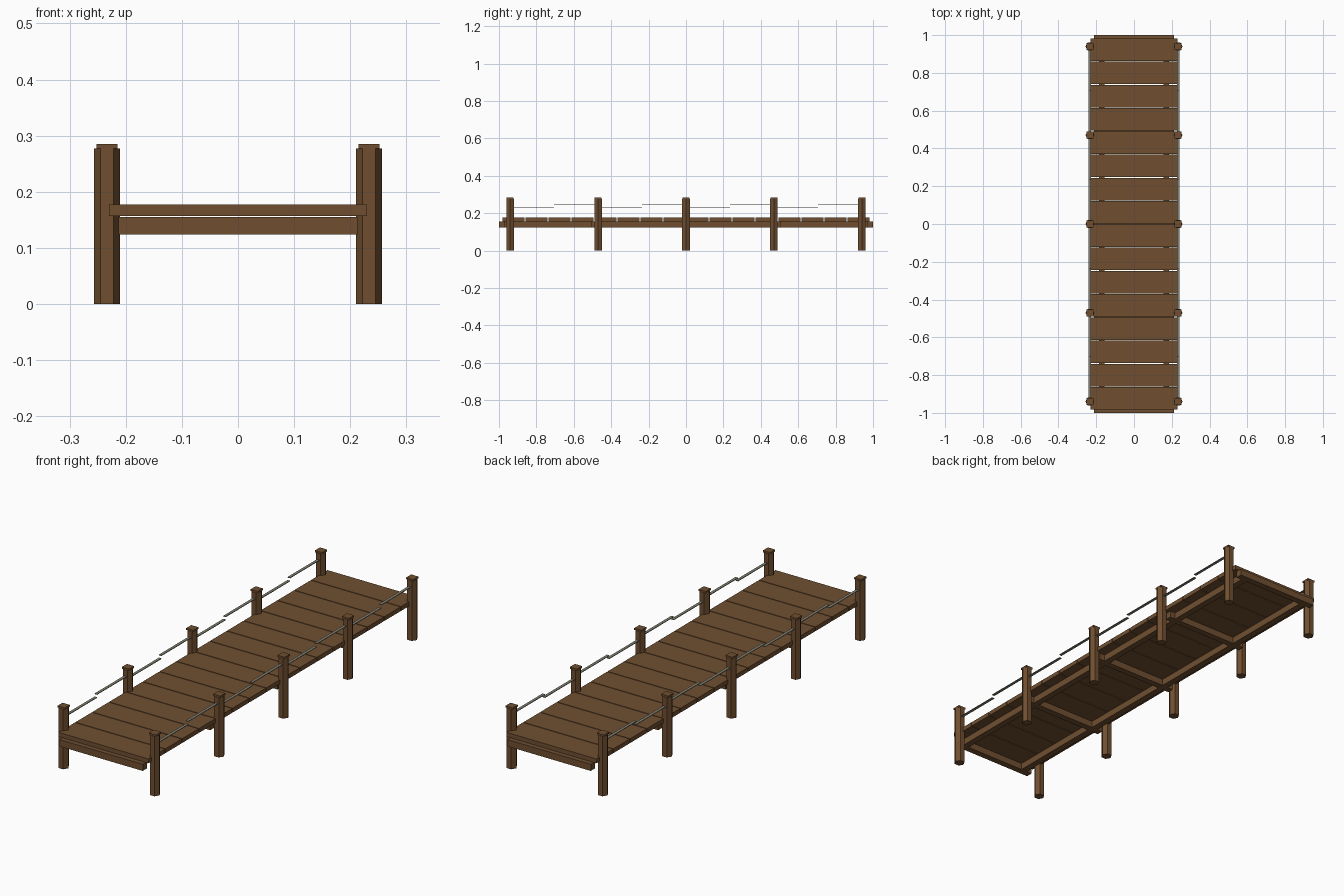
import bpy
from math import pi

cube = bpy.data.objects.get("Cube")
if cube:
    bpy.data.objects.remove(cube, do_unlink=True)


def material(name, rgb):
    mat = bpy.data.materials.new(name)
    mat.use_nodes = True
    mat.diffuse_color = (*rgb, 1)
    mat.node_tree.nodes["Principled BSDF"].inputs["Base Color"].default_value = (*rgb, 1)
    return mat


wood = material("brown_wood", (0.162, 0.078, 0.03))
rope = material("grey_rope", (0.23, 0.22, 0.17))


def box(name, size, centre, mat=wood):
    bpy.ops.mesh.primitive_cube_add(size=1, location=centre)
    obj = bpy.context.object
    obj.name = name
    obj.data.materials.append(mat)
    obj.scale = size
    bpy.ops.object.transform_apply(location=False, rotation=False, scale=True)


def hex_post(radius, height, x, y):
    bpy.ops.mesh.primitive_cylinder_add(vertices=6, radius=radius, depth=height,
                                        location=(x, y, height / 2),
                                        rotation=(0, 0, pi / 2))
    obj = bpy.context.object
    obj.name = "post"
    obj.data.materials.append(wood)


# Deck planks with narrow gaps
PLANKS, PITCH = 16, 0.123
for i in range(PLANKS):
    y = (i - (PLANKS - 1) / 2) * PITCH
    box("deck_plank", (0.46, PITCH - 0.004, 0.02), (0, y, 0.167))

# Cross beams under the deck
for i in range(-2, 3):
    box("cross_beam", (0.426, 0.03, 0.031), (0, i * 0.4925, 0.1395))

POST_X, SPACING = 0.2335, 0.47
for side in (-1, 1):
    # Long beam under the deck
    box("long_beam", (0.03, 1.94, 0.031), (side * 0.17, 0, 0.1395))
    # Hexagonal posts with square caps
    for i in range(-2, 3):
        x, y = side * POST_X, i * SPACING
        hex_post(0.0235, 0.277, x, y)
        box("post_cap", (0.037, 0.037, 0.008), (x, y, 0.281))
    # Flat stepped rope halves between neighbouring posts
    half = SPACING / 2
    for i in range(8):
        y = (i - 3.5) * half
        z = 0.247 if i % 2 else 0.233
        box("rail_rope", (0.013, half, 0.003), (side * POST_X, y, z), rope)
